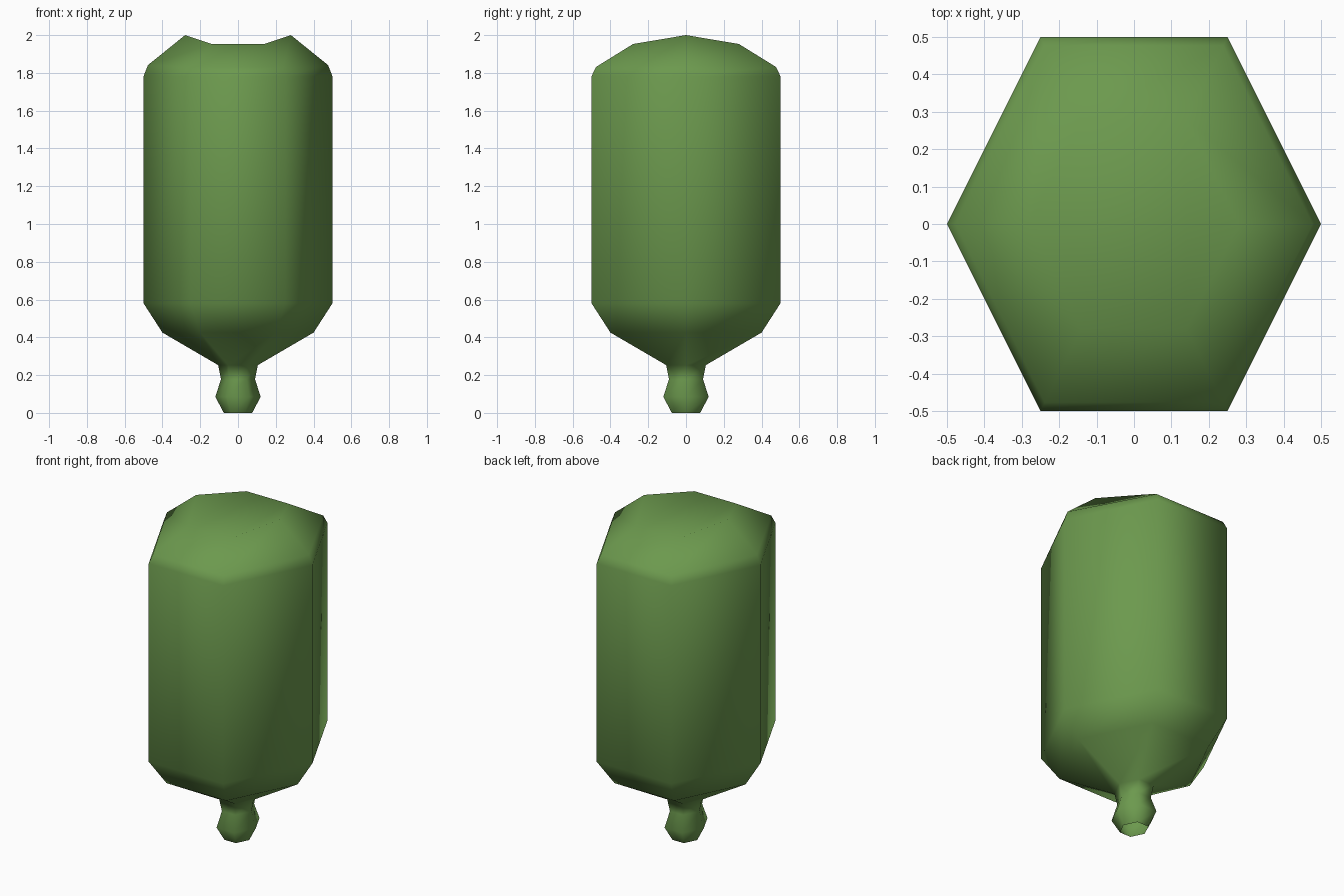
import bpy, bmesh

if "Cube" in bpy.data.objects:
    bpy.data.objects.remove(bpy.data.objects["Cube"])

green = bpy.data.materials.new("leaf green")
green.diffuse_color = (0.15, 0.32, 0.076, 1)
green.use_nodes = True
green.node_tree.nodes["Principled BSDF"].inputs["Base Color"].default_value = green.diffuse_color

# Six-sided cross-section, corners pointing along x
HEX = [(1, 0), (0.5, 1), (-0.5, 1), (-1, 0), (-0.5, -1), (0.5, -1)]

# Profile from mouth to crown: radius, height, extra height of the two x corners
PROFILE = [
    (0.075, 0.0, 0), (0.12, 0.085, 0), (0.09, 0.178, 0), (0.105, 0.253, 0),
    (0.40, 0.425, 0), (0.50, 0.58, 0), (0.50, 1.782, 0),
    (0.477, 1.831, 0.01), (0.28, 1.953, 0.047),
]

bm = bmesh.new()
rings = [[bm.verts.new((r * x, r * y, z + (lift if y == 0 else 0))) for x, y in HEX]
         for r, z, lift in PROFILE]

# Walls between neighbouring rings
for low, high in zip(rings, rings[1:]):
    for i in range(6):
        j = (i + 1) % 6
        bm.faces.new((low[i], low[j], high[j], high[i]))

# Crown: flat centre with the two x corners folded up
t = rings[-1]
bm.faces.new((t[1], t[2], t[4], t[5]))
bm.faces.new((t[0], t[1], t[5]))
bm.faces.new((t[2], t[3], t[4]))

for f in bm.faces:
    f.smooth = True

mesh = bpy.data.meshes.new("bottle_body")
bm.to_mesh(mesh)
bm.free()
mesh.materials.append(green)
bpy.context.collection.objects.link(bpy.data.objects.new("bottle_body", mesh))
